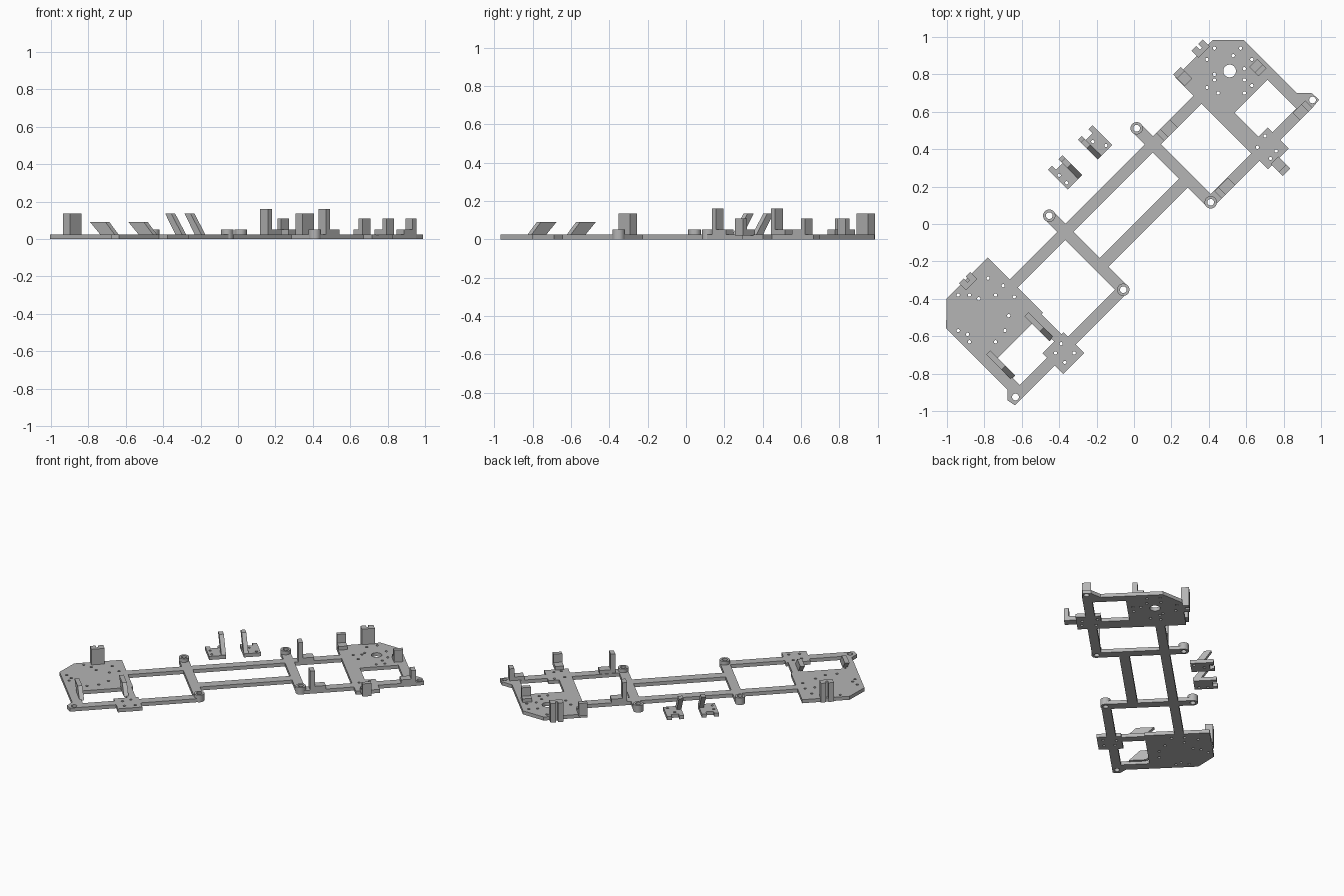
import bpy, bmesh, math
from mathutils import Matrix, Vector

if "Cube" in bpy.data.objects:
    bpy.data.objects.remove(bpy.data.objects["Cube"])

T = 0.025            # sheet thickness
TURN = math.radians(45)   # the whole frame is laid out along u and turned to the diagonal

grey = bpy.data.materials.new("plain grey")
grey.use_nodes = True
grey.diffuse_color = (0.46, 0.46, 0.46, 1)
grey.node_tree.nodes["Principled BSDF"].inputs["Base Color"].default_value = grey.diffuse_color


def add_object(name, bm):
    bmesh.ops.recalc_face_normals(bm, faces=bm.faces)
    me = bpy.data.meshes.new(name)
    bm.to_mesh(me)
    bm.free()
    me.materials.append(grey)
    ob = bpy.data.objects.new(name, me)
    ob.rotation_euler.z = TURN
    bpy.context.collection.objects.link(ob)
    return ob


def prism(name, pts, lo=0, hi=T, axis="z"):
    """Extrude a flat outline along z, or a v-z outline along u."""
    bm = bmesh.new()
    place = (lambda a, b, h: (a, b, h)) if axis == "z" else (lambda a, b, h: (h, a, b))
    face = bm.faces.new([bm.verts.new(place(a, b, lo)) for a, b in pts])
    ext = bmesh.ops.extrude_face_region(bm, geom=[face])
    move = Vector(place(0, 0, hi - lo))
    bmesh.ops.translate(bm, vec=move, verts=[g for g in ext["geom"] if isinstance(g, bmesh.types.BMVert)])
    return add_object(name, bm)


def box(name, u0, u1, v0, v1, z0=0, z1=T):
    return prism(name, [(u0, v0), (u1, v0), (u1, v1), (u0, v1)], z0, z1)


def cylinder(bm, u, v, r, z0, z1, n=24):
    bmesh.ops.create_cone(bm, cap_ends=True, segments=n, radius1=r, radius2=r, depth=z1 - z0,
                          matrix=Matrix.Translation((u, v, (z0 + z1) / 2)))


drilled = []

# Long rails
drilled += [
    box("left_rail", -0.70, 0.72, 0.20, 0.26),
    box("centre_rail", -0.27, 0.36, -0.065, 0.0),
    box("rear_side_rail", 0.372, 1.11, -0.236, -0.176),
    box("front_side_rail", -1.105, -0.289, -0.236, -0.176),
]

# Cross bars with raised round ends
bosses = [(u, v) for u in (-0.289, 0.372) for v in (0.352, -0.208)]
for label, u in (("front", -0.289), ("rear", 0.372)):
    drilled.append(box(label + "_cross_bar", u - 0.031, u + 0.031, -0.208, 0.352))
for i, (u, v) in enumerate(bosses):
    bm = bmesh.new()
    cylinder(bm, u, v, 0.033, 0, 0.05, 32)
    drilled.append(add_object(f"boss_{i + 1}", bm))

# Front deck, its bars, corner and square pad
drilled += [
    prism("front_deck", [(-1.105, 0.008), (-0.68, 0.008), (-0.68, 0.427), (-0.989, 0.427), (-1.105, 0.316)]),
    box("front_deck_bar", -0.745, -0.69, -0.18, 0.01),
    box("front_end_bar", -1.105, -1.04, -0.18, 0.01),
    prism("front_corner", [(-1.04, -0.15), (-1.105, -0.15), (-1.145, -0.19), (-1.135, -0.236), (-1.04, -0.236)]),
    box("front_pad", -0.834, -0.675, -0.30, -0.142),
]

# Rear deck, its bars, corner and square pad
drilled += [
    prism("rear_deck", [(0.71, 0.04), (1.11, 0.04), (1.11, 0.282), (0.996, 0.397), (0.71, 0.397)]),
    box("rear_deck_bar", 0.71, 0.80, -0.18, 0.04),
    box("rear_end_bar", 1.05, 1.11, -0.18, 0.04),
    prism("rear_corner", [(1.05, -0.115), (1.106, -0.115), (1.166, -0.176), (1.17, -0.23), (1.106, -0.236), (1.05, -0.236)]),
    box("rear_pad", 0.713, 0.87, -0.30, -0.14),
]

# Upright L brackets: foot plus wall
W = 0.03


def l_bracket(name, u0, u1, v0, v1, side, height):
    box(name + "_foot", u0, u1, v0, v1, 0.02, 0.05)
    wall = {"+v": (u0, u1, v1 - W, v1), "-v": (u0, u1, v0, v0 + W),
            "+u": (u1 - W, u1, v0, v1), "-u": (u0, u0 + W, v0, v1)}[side]
    box(name + "_wall", *wall, 0.02, height)


l_bracket("deck_outer_bracket", 0.713, 0.77, 0.33, 0.416, "+v", 0.11)
l_bracket("pad_bracket", 0.743, 0.80, -0.38, -0.29, "-v", 0.11)
l_bracket("deck_inner_bracket", 1.03, 1.09, 0.087, 0.157, "-v", 0.11)
l_bracket("end_bracket", 1.02, 1.115, -0.236, -0.18, "+u", 0.11)
l_bracket("side_rail_bracket", 0.428, 0.53, -0.236, -0.18, "-u", 0.16)
l_bracket("left_rail_bracket", 0.428, 0.53, 0.20, 0.26, "-u", 0.16)

# Leaning fins beside the front opening
for label, u in (("outer", -1.052), ("inner", -0.762)):
    prism(label + "_fin", [(-0.015, 0.02), (-0.123, 0.02), (-0.05, 0.09), (0.066, 0.09)], u, u + W, "u")

# Tall ribbed mounts on the deck edges
for label, u in (("front", -0.885), ("rear", 0.873)):
    box(label + "_mount_wall", u, u + 0.085, 0.385, 0.41, 0.0, 0.135)
    for k, du in enumerate((0, 0.05)):
        box(f"{label}_mount_rib_{k + 1}", u + du, u + du + 0.035, 0.41, 0.437, 0.0, 0.135)

# Two loose brackets: notched base with a leaning fin
for label, u0, fin in (("first", -0.12, 0.08), ("second", 0.106, 0.0)):
    profile = [(0, 0.38), (0.11, 0.38), (0.11, 0.53), (0.08, 0.53), (0.08, 0.50),
               (0.03, 0.50), (0.03, 0.53), (0, 0.53)]
    drilled.append(prism(label + "_loose_base", [(u0 + a, v) for a, v in profile]))
    prism(label + "_loose_fin", [(0.43, 0.02), (0.38, 0.02), (0.465, 0.135), (0.51, 0.135)],
          u0 + fin, u0 + fin + W, "u")

# Drill all holes with one cutter
bm = bmesh.new()
for u, v in bosses + [(-1.102, -0.206), (1.144, -0.206)]:
    cylinder(bm, u, v, 0.018, -0.1, 0.1)
cylinder(bm, 0.94, 0.217, 0.034, -0.1, 0.1, 32)
screws = [
    (0.43, 0.94), (0.57, 0.94), (0.63, 0.88), (0.39, 0.88), (0.53, 0.90), (0.43, 0.80), (0.43, 0.77),
    (0.59, 0.83), (0.59, 0.77), (0.63, 0.74), (0.39, 0.73), (0.45, 0.70), (0.59, 0.70),
    (-0.78, -0.29), (-0.70, -0.33), (-0.64, -0.39), (-0.94, -0.38), (-0.88, -0.38), (-0.74, -0.38),
    (-0.83, -0.40), (-0.94, -0.57), (-0.89, -0.59), (-0.67, -0.49), (-0.69, -0.57), (-0.74, -0.63),
    (-0.88, -0.63), (-0.42, -0.69), (-0.39, -0.64), (-0.32, -0.69), (-0.37, -0.74),
    (0.70, 0.47), (0.76, 0.39), (0.73, 0.35), (0.66, 0.41),
    (-0.40, 0.26), (-0.36, 0.22), (-0.22, 0.44), (-0.15, 0.42)]
for x, y in screws:
    p = Matrix.Rotation(-TURN, 2) @ Vector((x, y))
    cylinder(bm, p.x, p.y, 0.009, -0.1, 0.1, 12)
cutter = add_object("hole_cutter", bm)
cutter.hide_render = True

for ob in drilled:
    mod = ob.modifiers.new("holes", "BOOLEAN")
    mod.operation = "DIFFERENCE"
    mod.solver = "EXACT"
    mod.object = cutter
bpy.context.view_layer.update()
deps = bpy.context.evaluated_depsgraph_get()
cut = [bpy.data.meshes.new_from_object(ob.evaluated_get(deps)) for ob in drilled]
for ob, me in zip(drilled, cut):
    ob.modifiers.clear()
    ob.data = me
bpy.data.objects.remove(cutter)
